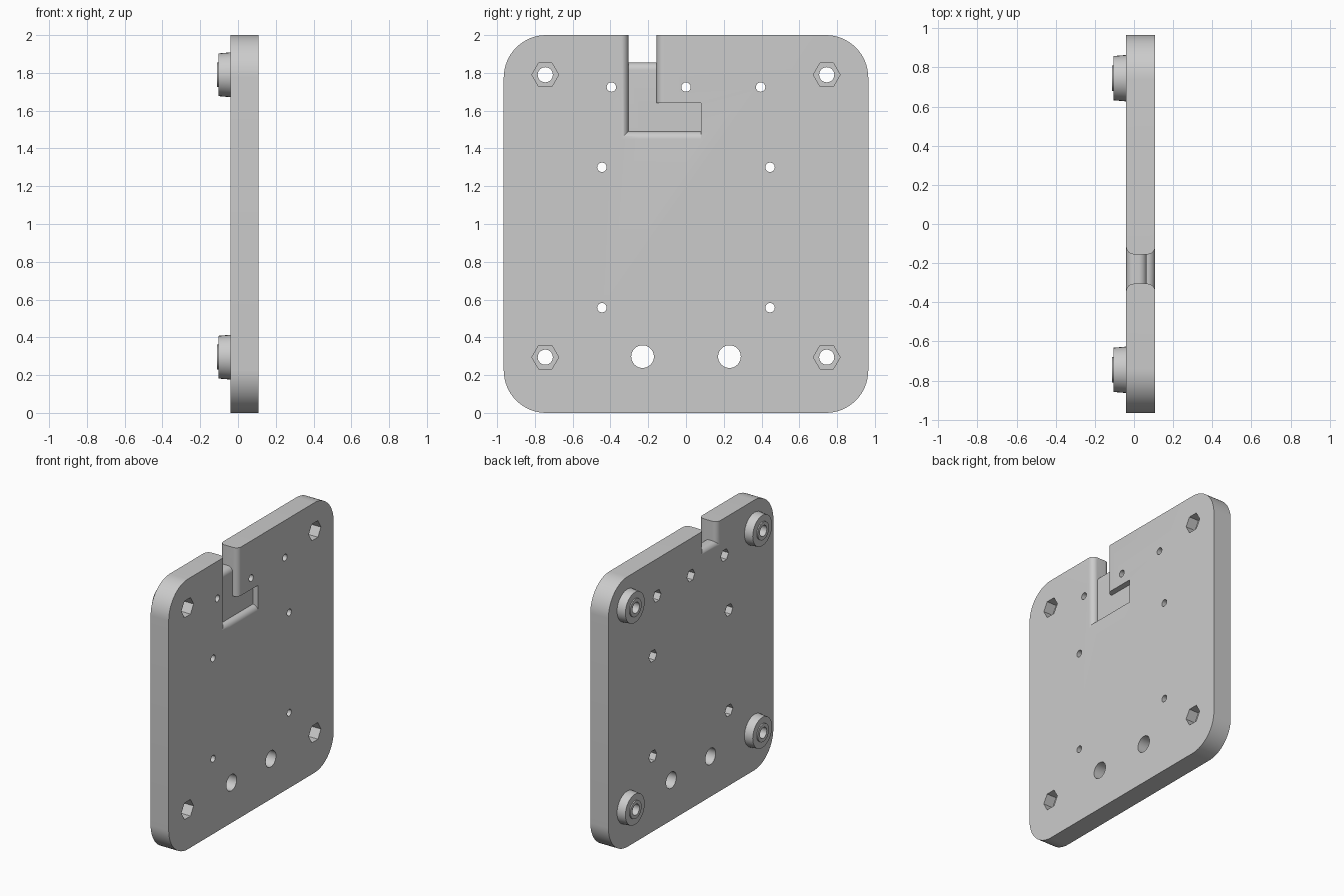
import bpy, bmesh
from math import sin, cos, pi, radians
from mathutils import Vector, Matrix

if "Cube" in bpy.data.objects:
    bpy.data.objects.remove(bpy.data.objects["Cube"])

BACK, FRONT = -0.04, 0.108      # plate faces along x
FLOOR = 0.065                   # pocket floor
R = 0.04                        # rounding of the slot edges

grey = bpy.data.materials.new("light grey")
grey.use_nodes = True
grey.diffuse_color = (0.6, 0.6, 0.6, 1)
grey.node_tree.nodes["Principled BSDF"].inputs["Base Color"].default_value = (0.6, 0.6, 0.6, 1)


def finish(name, bm):
    bmesh.ops.recalc_face_normals(bm, faces=bm.faces[:])
    mesh = bpy.data.meshes.new(name)
    bm.to_mesh(mesh)
    bm.free()
    obj = bpy.data.objects.new(name, mesh)
    mesh.materials.append(grey)
    bpy.context.collection.objects.link(obj)
    return obj


def prism(name, points, offset):
    """Extrude a closed loop of 3D points by an offset."""
    bm = bmesh.new()
    face = bm.faces.new([bm.verts.new(p) for p in points])
    new = bmesh.ops.extrude_face_region(bm, geom=[face])["geom"]
    bmesh.ops.translate(bm, vec=offset, verts=[v for v in new if isinstance(v, bmesh.types.BMVert)])
    return finish(name, bm)


def arc(cu, cv, r, start, end, steps=10):
    angles = [radians(start + (end - start) * i / steps) for i in range(steps + 1)]
    return [(cu + r * cos(a), cv + r * sin(a)) for a in angles]


def rod(name, y, z, r, x0, x1, sides):
    """Round or hexagonal bar along x."""
    loop = [(x0, y + r * cos(2 * pi * i / sides), z + r * sin(2 * pi * i / sides)) for i in range(sides)]
    return prism(name, loop, (x1 - x0, 0, 0))


def boolean(target, tool, operation):
    mod = target.modifiers.new(operation, "BOOLEAN")
    mod.operation, mod.solver, mod.object = operation, "EXACT", tool
    bpy.context.view_layer.objects.active = target
    bpy.ops.object.modifier_apply(modifier=mod.name)
    bpy.data.objects.remove(tool)


def smooth(obj):
    bpy.ops.object.select_all(action="DESELECT")
    obj.select_set(True)
    bpy.context.view_layer.objects.active = obj
    bpy.ops.object.shade_smooth_by_angle(angle=radians(30))


# Plate with rounded corners
W, C = 0.965, 0.225
outline = (arc(W - C, 2 - C, C, 0, 90, 16) + arc(C - W, 2 - C, C, 90, 180, 16)
           + arc(C - W, C, C, 180, 270, 16) + arc(W - C, C, C, 270, 360, 16))
plate = prism("plate", [(BACK, y, z) for y, z in outline], (FRONT - BACK, 0, 0))


# Side profile of the slot: stepped floor with rounded edges
def slot_floor(name):
    profile = (arc(FRONT - R, 1.49 - R, R, 0, 90) + [(FLOOR, 1.49)]
               + arc(FLOOR - R, 1.855 - R, R, 0, 90) + arc(BACK + R, 1.855 - R, R, 90, 180)
               + [(-0.1, 1.855 - R), (-0.1, 2.1), (0.2, 2.1), (0.2, 1.49 - R)])
    return prism(name, [(x, -0.5, z) for x, z in profile], (0, 1, 0))


# Plan of the slot: straight walls flaring at both plate faces
Y0, Y1 = -0.305, -0.155
plan = (arc(BACK + R, Y1 + R, R, 180, 270) + arc(FRONT - R, Y1 + R, R, 270, 360)
        + [(0.2, Y1 + R), (0.2, Y0 - R)]
        + arc(FRONT - R, Y0 - R, R, 0, 90) + arc(BACK + R, Y0 - R, R, 90, 180)
        + [(-0.1, Y0 - R), (-0.1, Y1 + R)])
slot = prism("slot_cutter", [(x, y, 1.3) for x, y in plan], (0, 0, 0.9))
boolean(slot, slot_floor("floor_tool"), "INTERSECT")
boolean(plate, slot, "DIFFERENCE")

# Side arm of the pocket
arm = prism("arm_cutter", [(FLOOR, -0.25, 1.3), (FLOOR, 0.08, 1.3), (FLOOR, 0.08, 1.64), (FLOOR, -0.25, 1.64)],
            (0.1, 0, 0))
boolean(arm, slot_floor("floor_tool"), "INTERSECT")
boolean(plate, arm, "DIFFERENCE")

# Screw holes with hexagonal recesses in the back face
screws = [(y, 1.725) for y in (-0.395, 0, 0.395)] + [(s * 0.445, z) for s in (-1, 1) for z in (0.557, 1.3)]
for y, z in screws:
    boolean(plate, rod("hole", y, z, 0.025, -0.2, 0.2, 24), "DIFFERENCE")
    boolean(plate, rod("recess", y, z, 0.046, -0.2, 0.02, 6), "DIFFERENCE")

# Two large holes
for y in (-0.23, 0.23):
    boolean(plate, rod("hole", y, 0.298, 0.06, -0.2, 0.2, 40), "DIFFERENCE")

# Corner holes with hexagonal recesses in the front face, and bosses behind
boss_profile = [(0.04, -0.035), (0.119, -0.035), (0.113, -0.104), (0.066, -0.104), (0.066, -0.112), (0.04, -0.112)]
for side, y in (("right", -0.745), ("left", 0.745)):
    for level, z in (("lower", 0.295), ("upper", 1.79)):
        boolean(plate, rod("hole", y, z, 0.04, -0.2, 0.2, 32), "DIFFERENCE")
        boolean(plate, rod("recess", y, z, 0.071, 0.03, 0.2, 6), "DIFFERENCE")
        bm = bmesh.new()
        ring = [bm.verts.new((x, y + r, z)) for r, x in boss_profile]
        edges = [bm.edges.new((ring[i - 1], ring[i])) for i in range(len(ring))]
        bmesh.ops.spin(bm, geom=ring + edges, cent=(0, y, z), axis=(1, 0, 0), angle=2 * pi, steps=32)
        bmesh.ops.remove_doubles(bm, verts=bm.verts[:], dist=0.0001)
        smooth(finish(f"{level}_{side}_boss", bm))

smooth(plate)
